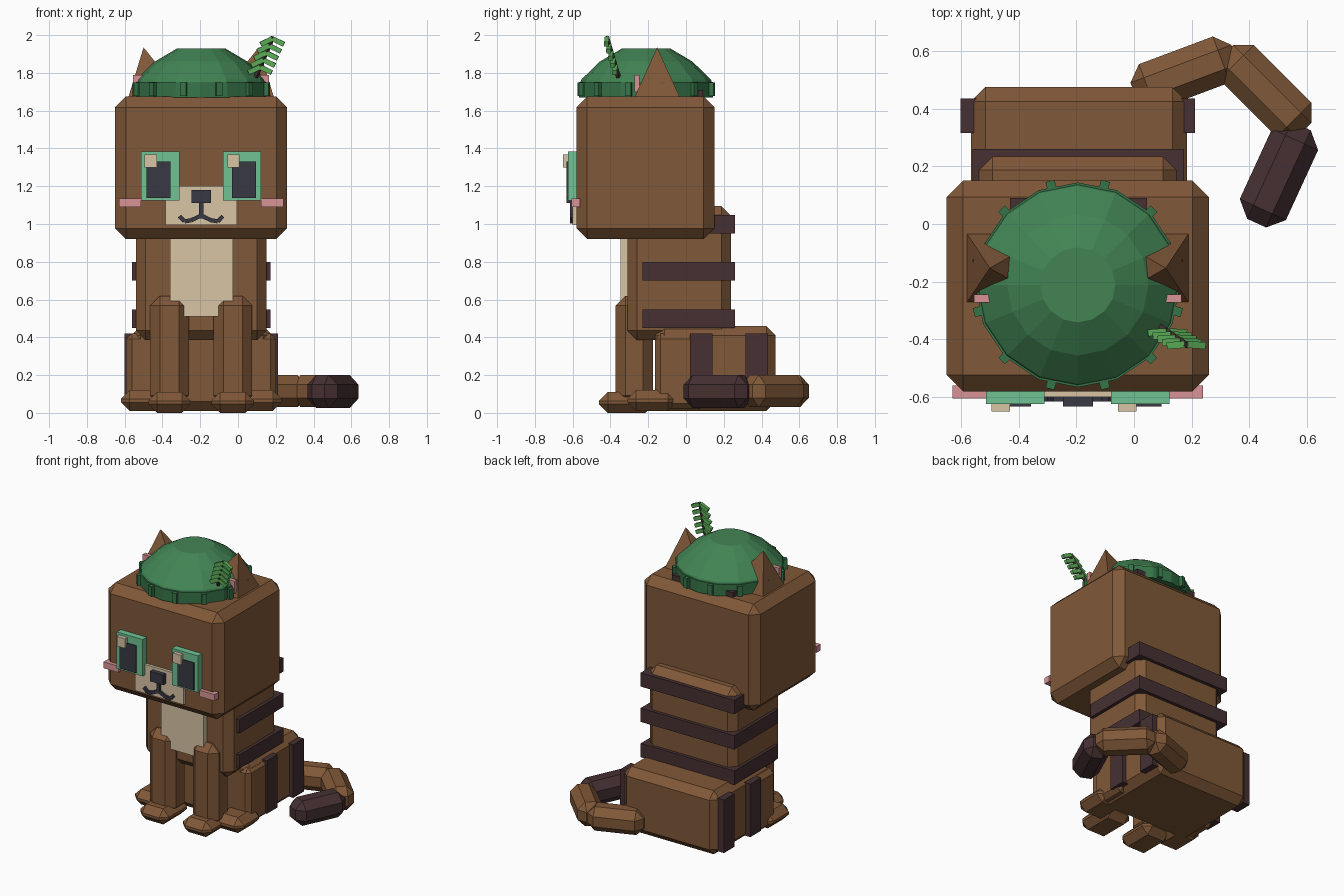
import bpy, bmesh, math
from mathutils import Vector, Matrix

if "Cube" in bpy.data.objects:
    bpy.data.objects.remove(bpy.data.objects["Cube"])

CX = -0.195  # mirror plane of the sitting cat


def srgb(r, g, b):
    return tuple((c / 255 / 12.92) if c < 10 else ((c / 255 + 0.055) / 1.055) ** 2.4 for c in (r, g, b)) + (1,)


def material(name, *rgb):
    m = bpy.data.materials.new(name)
    m.diffuse_color = srgb(*rgb)
    m.use_nodes = True
    m.node_tree.nodes["Principled BSDF"].inputs["Base Color"].default_value = m.diffuse_color
    return m


BROWN = material("brown fur", 128, 88, 56)
DARK = material("dark brown fur", 70, 48, 50)
CREAM = material("cream fur", 216, 197, 165)
MINT = material("mint eye", 112, 194, 148)
BLACK = material("charcoal", 57, 56, 68)
PINK = material("pink", 216, 148, 150)
GREEN = material("beret green", 66, 132, 84)
DEEP = material("beret band green", 54, 116, 72)
LEAF = material("leaf green", 92, 172, 88)


def finish(name, bm, mat):
    bmesh.ops.recalc_face_normals(bm, faces=bm.faces)
    me = bpy.data.meshes.new(name)
    bm.to_mesh(me)
    bm.free()
    me.materials.append(mat)
    ob = bpy.data.objects.new(name, me)
    bpy.context.collection.objects.link(ob)
    return ob


def block(name, size, matrix, mat, bevel=0.0):
    """Chamfered box of a given size, placed by a matrix."""
    bm = bmesh.new()
    bmesh.ops.create_cube(bm, size=1)
    bmesh.ops.scale(bm, vec=size, verts=bm.verts)
    if bevel:
        bmesh.ops.bevel(bm, geom=bm.edges[:], offset=bevel, segments=1, affect='EDGES')
    bmesh.ops.transform(bm, matrix=matrix, verts=bm.verts)
    return finish(name, bm, mat)


def box(name, x, y, z, mat, bevel=0.0):
    lo, hi = Vector((x[0], y[0], z[0])), Vector((x[1], y[1], z[1]))
    return block(name, hi - lo, Matrix.Translation((lo + hi) / 2), mat, bevel)


def pair(name, x, y, z, mat, bevel=0.0):
    """Box plus its mirror image across the cat's middle."""
    box(name + "_left", x, y, z, mat, bevel)
    box(name + "_right", (2 * CX - x[1], 2 * CX - x[0]), y, z, mat, bevel)


def bar(name, a, b, width, height, mat, bevel=0.0):
    """Box running from point a to point b."""
    a, b = Vector(a), Vector(b)
    rot = (b - a).to_track_quat('X', 'Z').to_matrix().to_4x4()
    return block(name, ((b - a).length, width, height), Matrix.Translation((a + b) / 2) @ rot, mat, bevel)


def lathe(name, profile, sides, centre, mat):
    """Closed faceted turned shape from (radius, z) rings."""
    bm = bmesh.new()
    rings = []
    for r, z in profile:
        rings.append([bm.verts.new((centre[0] + r * math.cos(2 * math.pi * i / sides),
                                    centre[1] + r * math.sin(2 * math.pi * i / sides), z))
                      for i in range(sides)])
    for p, q in zip(rings, rings[1:]):
        for i in range(sides):
            j = (i + 1) % sides
            bm.faces.new((p[i], p[j], q[j], q[i]))
    bm.faces.new(rings[0][::-1])
    bm.faces.new(rings[-1])
    return finish(name, bm, mat)


# Head and body masses
box("head", (-0.65, 0.26), (-0.58, 0.15), (0.92, 1.675), BROWN, 0.057)
box("torso", (-0.54, 0.15), (-0.31, 0.237), (0.385, 1.095), BROWN, 0.05)
box("haunches", (-0.565, 0.183), (-0.165, 0.475), (0.01, 0.46), BROWN, 0.05)
box("chest_bib", (-0.36, -0.027), (-0.347, -0.30), (0.51, 1.0), CREAM)

# Wrapped back stripes, thigh stripes and the crown stripe
for i, z in enumerate((0.45, 0.70, 0.95)):
    box(f"back_stripe_{i + 1}", (-0.56, 0.173), (-0.23, 0.26), (z, z + 0.098), DARK)
for i, y in enumerate((0.02, 0.315)):
    pair(f"thigh_stripe_{i + 1}", (-0.602, -0.54), (y, y + 0.12), (0.045, 0.42), DARK)
box("crown_stripe", (-0.43, 0.045), (0.05, 0.09), (1.65, 1.71), DARK)

# Legs and paws
pair("thigh", (-0.592, -0.42), (-0.165, 0.10), (0.02, 0.42), BROWN, 0.03)
pair("front_leg", (-0.465, -0.26), (-0.372, -0.175), (0.04, 0.62), BROWN, 0.052)
pair("front_paw", (-0.475, -0.25), (-0.46, -0.17), (0.0, 0.11), BROWN, 0.046)
pair("hind_paw", (-0.62, -0.40), (-0.31, -0.05), (0.01, 0.12), BROWN, 0.046)

# Curled tail
bar("tail_base", (0.0, 0.457, 0.115), (0.35, 0.588, 0.115), 0.17, 0.17, BROWN, 0.05)
bar("tail_middle", (0.32, 0.596, 0.115), (0.59, 0.326, 0.115), 0.17, 0.17, BROWN, 0.05)
bar("tail_tip", (0.58, 0.34, 0.113), (0.425, 0.003, 0.113), 0.176, 0.176, DARK, 0.052)

# Eyes: highlights sit on the same side of both pupils
pair("eye", (-0.513, -0.31), (-0.624, -0.57), (1.125, 1.385), MINT)
pair("pupil", (-0.485, -0.357), (-0.632, -0.60), (1.137, 1.33), BLACK)
for side, x in (("left", -0.494), ("right", -0.056)):
    box(f"eye_highlight_{side}", (x, x + 0.064), (-0.65, -0.61), (1.30, 1.368), CREAM)

# Muzzle, nose, mouth and cheeks
box("muzzle", (-0.385, -0.005), (-0.60, -0.57), (0.995, 1.20), CREAM)
box("nose", (-0.247, -0.143), (-0.632, -0.59), (1.11, 1.18), BLACK)
box("mouth_centre", (-0.207, -0.183), (-0.615, -0.59), (1.03, 1.12), BLACK)
mouth = [(0.0, 1.045), (0.052, 1.02), (0.088, 1.014), (0.115, 1.042)]
for side, s in (("left", -1), ("right", 1)):
    for i, (p, q) in enumerate(zip(mouth, mouth[1:])):
        bar(f"mouth_{side}_{i + 1}", (CX + s * p[0], -0.605, p[1]), (CX + s * q[0], -0.605, q[1]),
            0.02, 0.022, BLACK)
pair("cheek", (-0.63, -0.513), (-0.605, -0.56), (1.09, 1.135), PINK)

# Ears: four-sided pyramids leaning outwards, with pink inners
for side, s in (("left", -1), ("right", 1)):
    bm = bmesh.new()
    base = [bm.verts.new((CX + s * x, y, 1.655))
            for x, y in ((0.39, -0.28), (0.39, -0.025), (0.08, -0.025), (0.08, -0.28))]
    tip = bm.verts.new((CX + s * 0.305, -0.153, 1.935))
    bm.faces.new(base)
    for i in range(4):
        bm.faces.new((base[i], base[(i + 1) % 4], tip))
    finish(f"ear_{side}", bm, BROWN)
pair("inner_ear", (-0.555, -0.49), (-0.273, -0.245), (1.70, 1.79), PINK)

# Beret: dome, band and twelve ribs
HAT = (CX, -0.211)
lathe("beret_dome", [(0.352, 1.74), (0.343, 1.765), (0.245, 1.86), (0.13, 1.928)], 16, HAT, GREEN)
lathe("beret_band", [(0.355, 1.67), (0.355, 1.753)], 16, HAT, DEEP)
for k in range(12):
    a = math.radians(15 + 30 * k)
    m = Matrix.Translation((*HAT, 1.713)) @ Matrix.Rotation(a, 4, 'Z') @ Matrix.Translation((0.355, 0, 0))
    block(f"beret_rib_{k + 1}", (0.036, 0.032, 0.072), m, DEEP)

# Fern sprig tucked in the beret
foot, top = Vector((0.09, -0.355, 1.77)), Vector((0.185, -0.42, 1.99))
bar("sprig_stem", foot, top, 0.018, 0.018, DARK)
for i in range(5):
    p = foot.lerp(top, 0.28 + 0.17 * i)
    for side, s in (("left", -1), ("right", 1)):
        bar(f"sprig_leaf_{side}_{i + 1}", p, p + Vector((s * 0.062, -0.004, -0.03)), 0.024, 0.026, LEAF)
